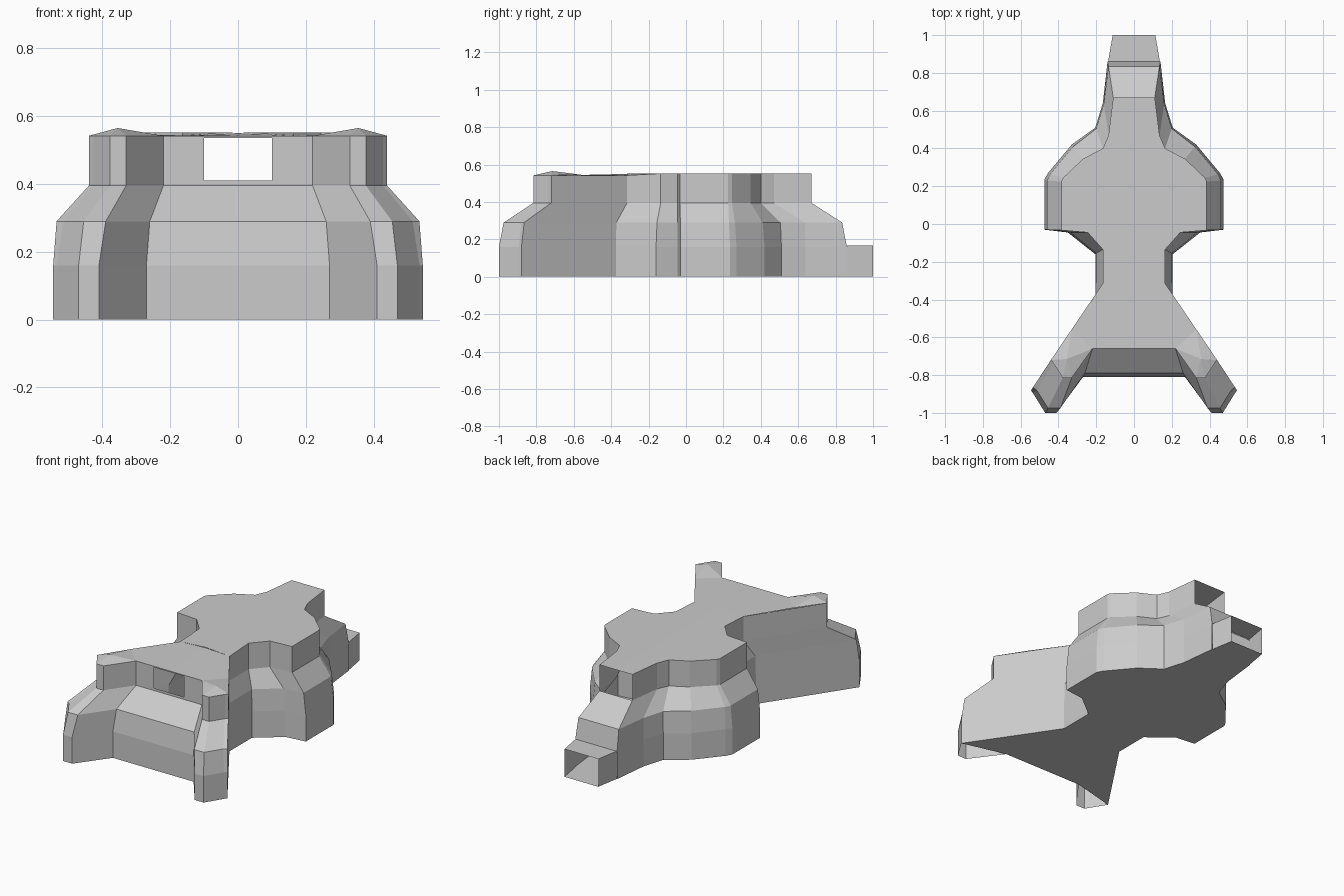
import bpy, bmesh

if "Cube" in bpy.data.objects:
    bpy.data.objects.remove(bpy.data.objects["Cube"])


def half_part(name, faces):
    """Mesh from polygons on the +x half, welded and mirrored across x = 0."""
    bm = bmesh.new()
    for poly in faces:
        bm.faces.new([bm.verts.new(p) for p in poly])
    bmesh.ops.remove_doubles(bm, verts=bm.verts, dist=0.0005)
    bmesh.ops.recalc_face_normals(bm, faces=bm.faces)
    me = bpy.data.meshes.new(name)
    bm.to_mesh(me)
    bm.free()
    ob = bpy.data.objects.new(name, me)
    bpy.context.collection.objects.link(ob)
    mod = ob.modifiers.new("mirror", 'MIRROR')
    mod.use_clip = True
    return ob


# Half outlines, running from the back centre round to the front centre
base = [(0, .86), (.14, .86), (.165, .64), (.205, .51), (.33, .42), (.455, .27),
        (.475, .235), (.475, -.03), (.35, -.045), (.205, -.16), (.205, -.375),
        (.545, -.88), (.535, -.895), (.47, -1), (.41, -1), (.27, -.81), (0, -.81)]
shoulder = [(0, .835), (.135, .835), (.16, .635), (.2, .505), (.322, .41), (.445, .262),
            (.46, .23), (.46, -.03), (.335, -.045), (.2, -.155), (.203, -.372),
            (.535, -.865), (.515, -.88), (.455, -.975), (.39, -.975), (.26, -.79), (0, -.79)]
upper = [(0, .67), (.11, .67), (.135, .47), (.165, .4), (.27, .345), (.375, .245),
         (.385, .225), (.385, -.033), (.245, -.045), (.165, -.135), (.165, -.315),
         (.44, -.72), (.428, -.735), (.377, -.815), (.33, -.815), (.22, -.66), (0, -.66)]
n = len(base)
NECK, LEG, INNER = 10, 11, 15      # indices along the outlines


def ring(outline, z):
    return [(x, y, z) for x, y in outline]


top = [(x, y, .552 if i < NECK else .542) for i, (x, y) in enumerate(upper)]
rings = [ring(base, 0), ring(base, .16), ring(shoulder, .29), ring(upper, .395), top]

# Walls: back openings at the tube level and at the top level are left out
walls = []
for k in range(4):
    for i in range(n - 1):
        if i == 0 and k in (0, 3):
            continue
        if i == n - 2 and k == 3:
            continue
        a, b = rings[k], rings[k + 1]
        walls.append([a[i], a[i + 1], b[i + 1], b[i]])

# Frame round the front window
y = -.66
walls += [
    [(.22, y, .395), (.1, y, .41), (.1, y, .535), (.22, y, .542)],
    [(.22, y, .395), (0, y, .395), (0, y, .41), (.1, y, .41)],
    [(.22, y, .542), (.1, y, .535), (0, y, .535), (0, y, .542)],
]
half_part("outer_walls", walls)

# Main roof over the wide room
half_part("main_roof", [top[:NECK + 1] + [(0, -.315, .552)]])

# Front roof and the pitched leg caps
edge, peak = (.33, -.558, .545), (.355, -.715, .565)
half_part("front_roof", [[(0, -.315, .55), top[NECK], edge, top[INNER], top[INNER + 1]]])
loop = [edge] + top[LEG:INNER + 1]
half_part("leg_caps", [[loop[i], loop[(i + 1) % len(loop)], peak] for i in range(len(loop))])

# Floor, open under the leg tips
half_part("floor", [rings[0][:LEG + 1] + rings[0][INNER:]])

# Open passage at the back
w0, w1, h = .137, .113, .168
half_part("rear_passage", [
    [(w0, .86, 0), (w1, 1, 0), (w1, 1, h), (w0, .86, h)],
    [(w0, .86, h), (w1, 1, h), (0, 1, h), (0, .86, h)],
    [(w0, .86, 0), (w1, 1, 0), (0, 1, 0), (0, .86, 0)],
])
